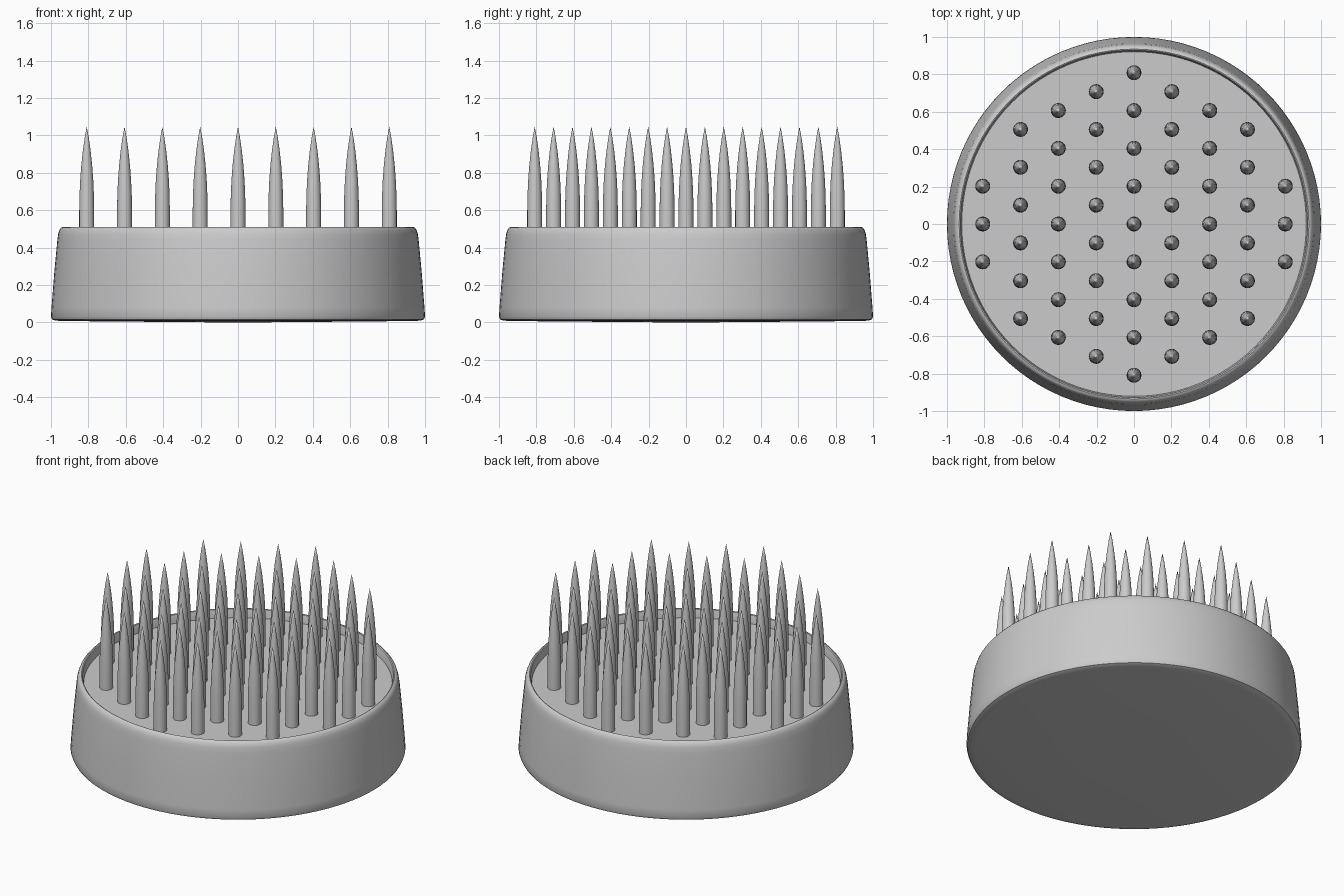
import bpy, bmesh, math

if "Cube" in bpy.data.objects:
    bpy.data.objects.remove(bpy.data.objects["Cube"])

metal = bpy.data.materials.new("plain_grey")
metal.diffuse_color = (0.6, 0.6, 0.6, 1)
metal.use_nodes = True
metal.node_tree.nodes["Principled BSDF"].inputs["Base Color"].default_value = metal.diffuse_color


def add_lathe(bm, profile, sides, cx=0.0, cy=0.0):
    """Revolve (radius, z) points around a vertical axis; radius 0 makes a pole."""
    rings = []
    for r, z in profile:
        if r == 0:
            rings.append([bm.verts.new((cx, cy, z))] * sides)
        else:
            rings.append([bm.verts.new((cx + r * math.cos(2 * math.pi * i / sides),
                                        cy + r * math.sin(2 * math.pi * i / sides), z))
                          for i in range(sides)])
    for a, b in zip(rings, rings[1:]):
        for i in range(sides):
            j = (i + 1) % sides
            quad = list(dict.fromkeys([a[i], a[j], b[j], b[i]]))
            bm.faces.new(quad)


def finish(bm, name, angle):
    bmesh.ops.recalc_face_normals(bm, faces=bm.faces)
    mesh = bpy.data.meshes.new(name)
    bm.to_mesh(mesh)
    bm.free()
    mesh.materials.append(metal)
    ob = bpy.data.objects.new(name, mesh)
    bpy.context.collection.objects.link(ob)
    bpy.ops.object.select_all(action='DESELECT')
    ob.select_set(True)
    bpy.context.view_layer.objects.active = ob
    bpy.ops.object.shade_smooth_by_angle(angle=math.radians(angle))


# Round base: slightly domed underside, tapered wall, rounded rim, sunken floor
base = bmesh.new()
add_lathe(base, [(0, 0), (0.3, 0.002), (0.95, 0.008), (0.98, 0.011), (0.994, 0.017),
                 (1.0, 0.03), (0.997, 0.08), (0.982, 0.27), (0.966, 0.44),
                 (0.961, 0.475), (0.954, 0.497), (0.944, 0.508), (0.935, 0.511),
                 (0.929, 0.508), (0.926, 0.50), (0.921, 0.455), (0, 0.455)], 96)
finish(base, "base", 40)

# Staggered grid of pointed pins, limited to a circle
pins = bmesh.new()
step = 0.2022
for n in range(-4, 5):
    for m in range(-8, 9):
        x, y = n * step, m * step / 2
        if (n + m) % 2 == 0 and math.hypot(x, y) < 0.85:
            add_lathe(pins, [(0, 0.44), (0.04, 0.44), (0.04, 0.60), (0.0385, 0.68),
                             (0.035, 0.76), (0.029, 0.84), (0.0205, 0.92),
                             (0.0105, 0.99), (0, 1.047)], 20, x, y)
finish(pins, "pins", 40)
